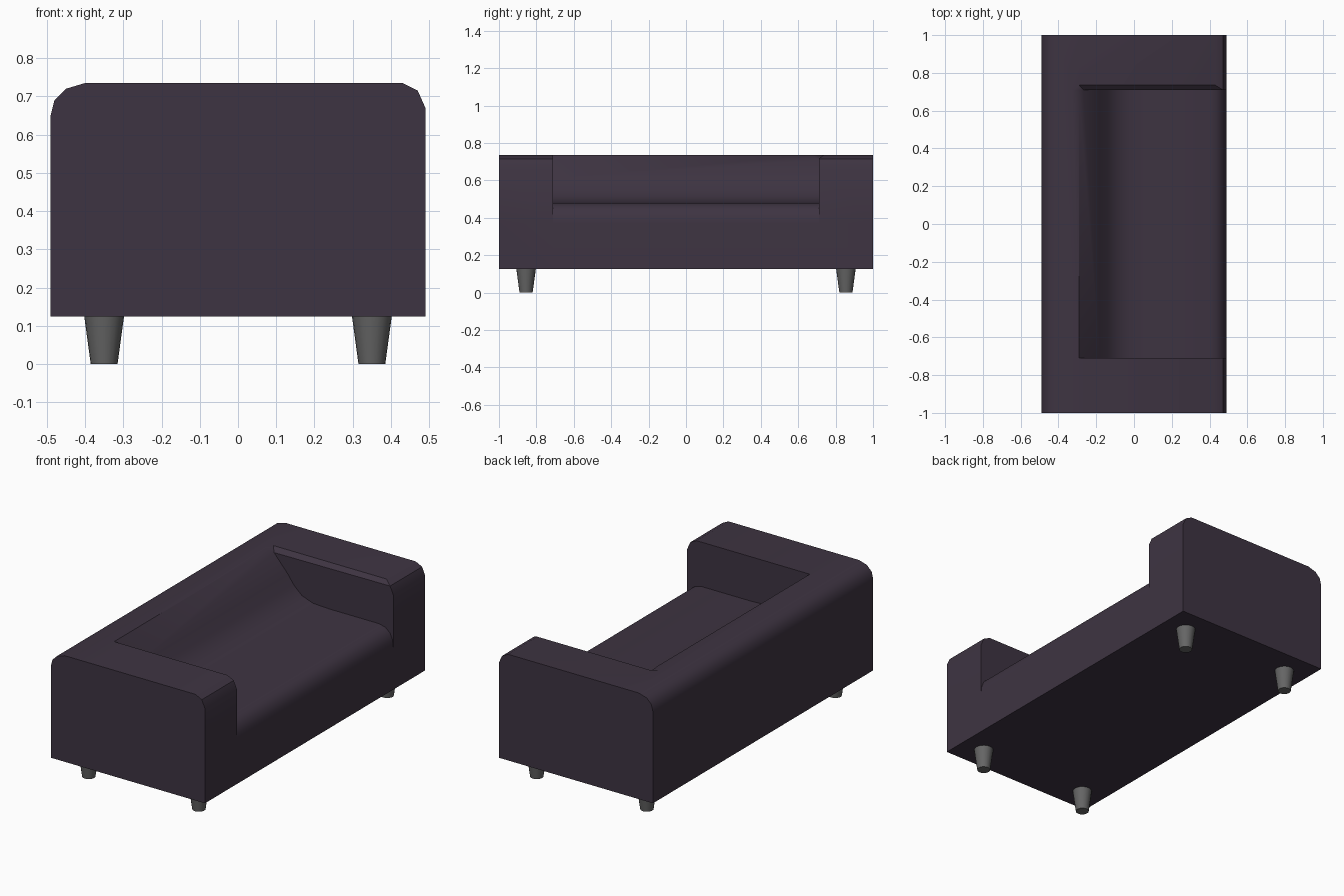
import bpy, bmesh

if "Cube" in bpy.data.objects:
    bpy.data.objects.remove(bpy.data.objects["Cube"])


def material(name, rgb):
    m = bpy.data.materials.new(name)
    m.diffuse_color = (*rgb, 1)
    m.use_nodes = True
    m.node_tree.nodes["Principled BSDF"].inputs["Base Color"].default_value = m.diffuse_color
    return m


fabric = material("dark_plum_fabric", (0.048, 0.034, 0.054))
grey = material("leg_grey", (0.13, 0.13, 0.13))


def finish(bm, name, mat, angle):
    bmesh.ops.recalc_face_normals(bm, faces=bm.faces[:])
    mesh = bpy.data.meshes.new(name)
    bm.to_mesh(mesh)
    bm.free()
    mesh.materials.append(mat)
    ob = bpy.data.objects.new(name, mesh)
    bpy.context.collection.objects.link(ob)
    bpy.ops.object.select_all(action='DESELECT')
    bpy.context.view_layer.objects.active = ob
    ob.select_set(True)
    bpy.ops.object.shade_smooth_by_angle(angle=angle)
    return ob


# Profiles (x, z): rounded back, arm top, and the scooped seat between the arms
back = [(-.49, .125), (-.49, .65), (-.48, .69), (-.45, .72), (-.40, .735), (-.29, .735)]
arm_top = [(.43, .735), (.47, .715), (.49, .67)]
seat = [(-.18, .61), (-.14, .555), (-.09, .51), (-.02, .485), (.08, .48), (.40, .48),
        (.44, .47), (.47, .445), (.485, .41)]
front = [(.49, .37), (.49, .125)]
arm = back + arm_top + front
middle = back + seat + front

# Sofa body: arm, seat and arm sections joined into one shell
bm = bmesh.new()
verts = {}


def v(p, y):
    key = (*p, y)
    if key not in verts:
        verts[key] = bm.verts.new((p[0], y, p[1]))
    return verts[key]


def skin(profile, y0, y1):
    for a, b in zip(profile, profile[1:] + profile[:1]):
        bm.faces.new((v(a, y0), v(b, y0), v(b, y1), v(a, y1)))


INNER = .71
skin(arm, -1, -INNER)
skin(middle, -INNER, INNER)
skin(arm, INNER, 1)
for s in (-1, 1):
    bm.faces.new([v(p, s) for p in arm])
    bm.faces.new([v(p, s * INNER) for p in back[-1:] + arm_top + front[:1] + seat[::-1]])

# Narrow chamfer along the inner top edge of one arm
edge = bm.edges.get((v(back[-1], INNER), v(arm_top[0], INNER)))
bmesh.ops.bevel(bm, geom=[edge], offset=.025, segments=1, affect='EDGES')
finish(bm, "sofa_body", fabric, .6)

# Tapered legs
for x in (-.35, .35):
    for y in (-.855, .855):
        bm = bmesh.new()
        bmesh.ops.create_cone(bm, cap_ends=True, segments=20, radius1=.035, radius2=.052, depth=.125)
        bmesh.ops.translate(bm, verts=bm.verts[:], vec=(x, y, .0625))
        finish(bm, f"leg_{'front' if x > 0 else 'back'}_{'right' if y > 0 else 'left'}", grey, .6)
